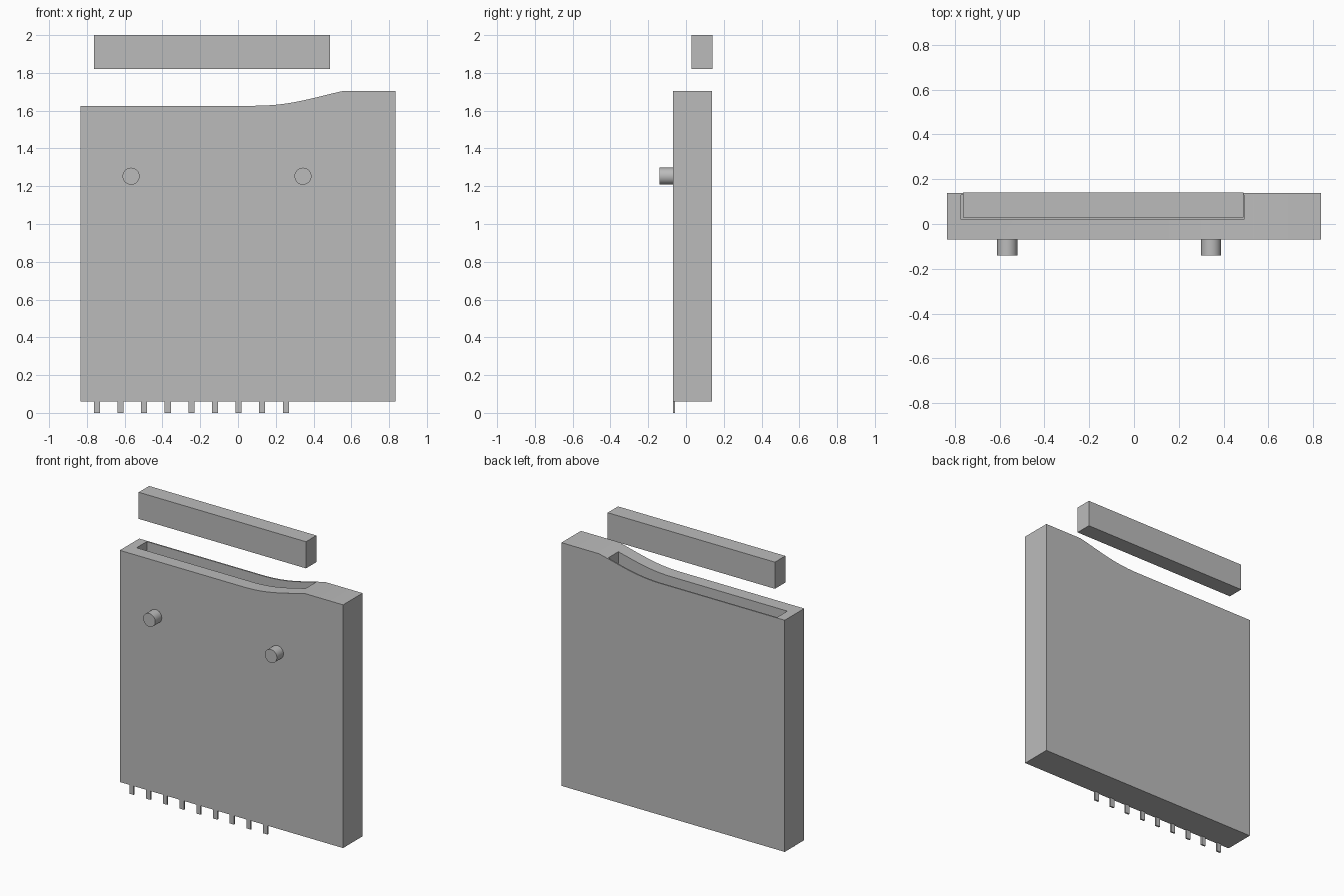
import bpy, bmesh, math
from mathutils import Vector, Matrix, geometry

cube = bpy.data.objects.get("Cube")
if cube:
    bpy.data.objects.remove(cube, do_unlink=True)

grey = bpy.data.materials.new("plain_grey")
grey.use_nodes = True
colour = (0.5, 0.5, 0.5, 1)
grey.diffuse_color = colour
grey.node_tree.nodes["Principled BSDF"].inputs["Base Color"].default_value = colour


def finish(name, bm):
    bmesh.ops.recalc_face_normals(bm, faces=bm.faces)
    mesh = bpy.data.meshes.new(name)
    bm.to_mesh(mesh)
    bm.free()
    mesh.materials.append(grey)
    obj = bpy.data.objects.new(name, mesh)
    bpy.context.collection.objects.link(obj)
    return obj


def select(obj):
    bpy.ops.object.select_all(action='DESELECT')
    obj.select_set(True)
    bpy.context.view_layer.objects.active = obj


def box(name, low, high):
    low, high = Vector(low), Vector(high)
    bm = bmesh.new()
    bmesh.ops.create_cube(bm, size=1, matrix=Matrix.Translation((low + high) / 2)
                          @ Matrix.Diagonal((*(high - low), 1)))
    return finish(name, bm)


def smooth(obj):
    select(obj)
    bpy.ops.object.shade_smooth_by_angle(angle=math.radians(30))


FRONT, BACK, BOTTOM, HALF = -0.07, 0.138, 0.06, 0.835

# Case: outline with a swept step in its top edge, extruded front to back
step = geometry.interpolate_bezier(Vector((0.09, 1.626)), Vector((0.28, 1.626)),
                                   Vector((0.40, 1.67)), Vector((0.555, 1.704)), 17)
outline = [(-HALF, BOTTOM), (HALF, BOTTOM), (HALF, 1.704)]
outline += [(p.x, p.y) for p in reversed(step)] + [(-HALF, 1.626)]
bm = bmesh.new()
face = bm.faces.new([bm.verts.new((x, FRONT, z)) for x, z in outline])
result = bmesh.ops.extrude_face_region(bm, geom=[face])
bmesh.ops.translate(bm, vec=(0, BACK - FRONT, 0),
                    verts=[v for v in result["geom"] if isinstance(v, bmesh.types.BMVert)])
case = finish("case", bm)

# Slot sunk into the top of the case
cutter = box("slot_cutter", (-0.772, 0.02, 1.44), (0.492, 0.129, 1.9))
cutter.hide_render = True
cut = case.modifiers.new("slot", 'BOOLEAN')
cut.operation = 'DIFFERENCE'
cut.solver = 'EXACT'
cut.object = cutter
select(case)
bpy.ops.object.modifier_apply(modifier=cut.name)
bpy.data.objects.remove(cutter, do_unlink=True)
smooth(case)

# Loose bar floating above the slot
box("slot_bar", (-0.763, 0.029, 1.82), (0.488, 0.14, 2.0))

# Round pegs on the front
for name, x in (("right_peg", -0.566), ("left_peg", 0.344)):
    bm = bmesh.new()
    bmesh.ops.create_cone(bm, cap_ends=True, segments=40, radius1=0.045, radius2=0.045,
                          depth=0.07, matrix=Matrix.Translation((x, FRONT - 0.035, 1.253))
                          @ Matrix.Rotation(math.pi / 2, 4, 'X'))
    smooth(finish(name, bm))

# Row of contact pins under the front edge
for i in range(9):
    x = -0.747 + 0.125 * i
    box(f"pin_{i + 1}", (x - 0.016, FRONT, 0), (x + 0.016, FRONT + 0.011, BOTTOM))
